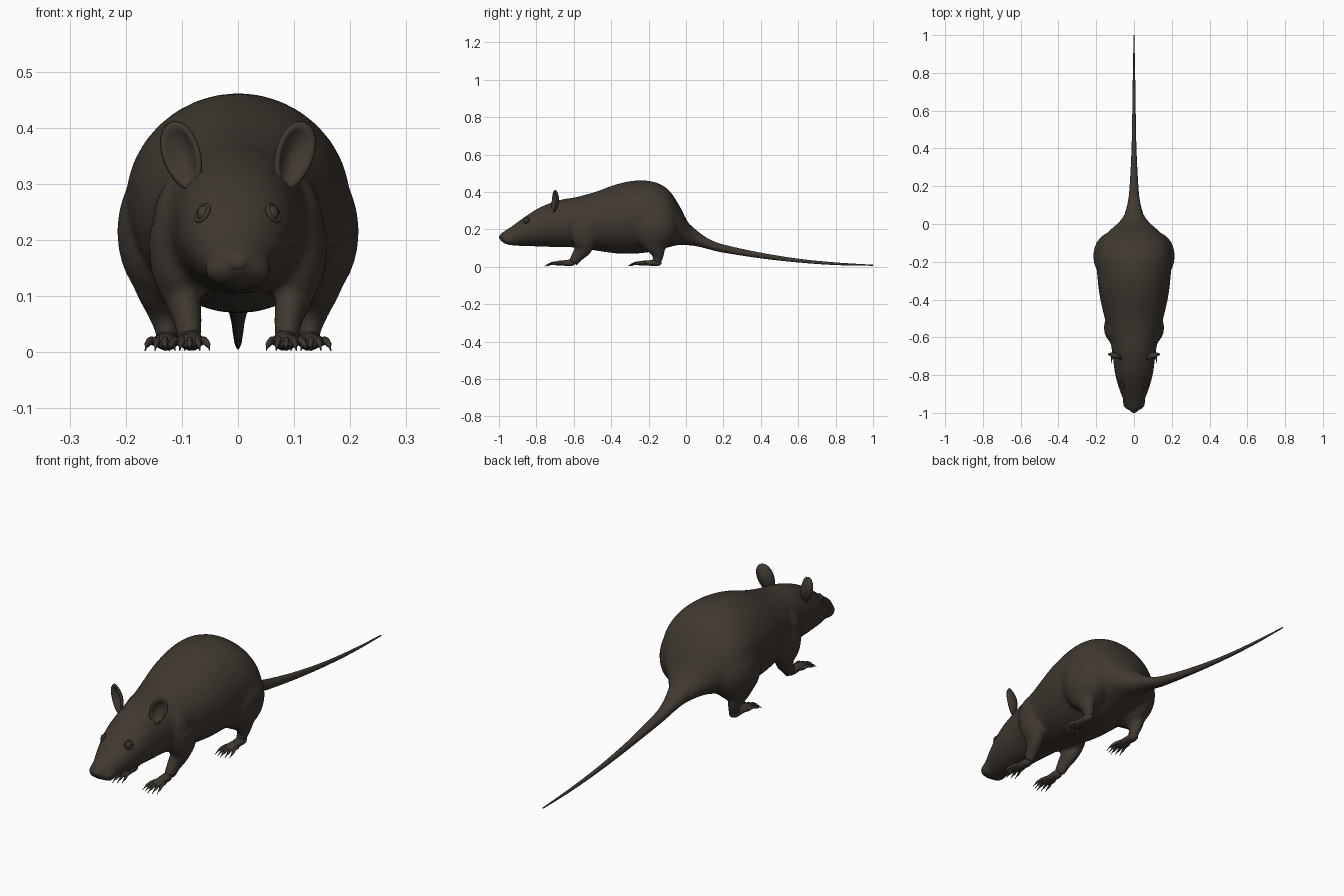
import bpy, bmesh, math
from mathutils import Vector, Matrix

if "Cube" in bpy.data.objects:
    bpy.data.objects.remove(bpy.data.objects["Cube"])

fur = bpy.data.materials.new("dark brown fur")
fur.diffuse_color = (0.052, 0.041, 0.031, 1)
fur.use_nodes = True
fur.node_tree.nodes["Principled BSDF"].inputs["Base Color"].default_value = fur.diffuse_color


def spline(rows, steps):
    """Catmull-Rom interpolation of rows of numbers."""
    out = []
    for i in range(len(rows) - 1):
        a, b = rows[max(i - 1, 0)], rows[i]
        c, d = rows[i + 1], rows[min(i + 2, len(rows) - 1)]
        for s in range(steps):
            t = s / steps
            out.append([0.5 * (2 * q + (r - p) * t + (2 * p - 5 * q + 4 * r - w) * t * t
                               + (3 * q - p - 3 * r + w) * t ** 3)
                        for p, q, r, w in zip(a, b, c, d)])
    out.append(list(rows[-1]))
    return out


def loft(bm, rows, steps=4, seg=20, fixed=None):
    """Closed tube through rows of (x, y, z, side radius, other radius)."""
    rows = spline(rows, steps)
    rings = []
    for i, (x, y, z, rs, ro) in enumerate(rows):
        t = fixed or (Vector(rows[min(i + 1, len(rows) - 1)][:3])
                      - Vector(rows[max(i - 1, 0)][:3])).normalized()
        side = (Vector((1, 0, 0)) - t * t.x).normalized()
        other = t.cross(side)
        rs, ro = max(rs, 0.001), max(ro, 0.001)
        rings.append([bm.verts.new(Vector((x, y, z))
                                   + side * rs * math.cos(a) + other * ro * math.sin(a))
                      for a in (2 * math.pi * k / seg for k in range(seg))])
    for r0, r1 in zip(rings, rings[1:]):
        for k in range(seg):
            n = (k + 1) % seg
            bm.faces.new((r0[k], r0[n], r1[n], r1[k]))
    bm.faces.new(rings[0])
    bm.faces.new(rings[-1])


def ball(bm, centre, radii):
    bmesh.ops.create_uvsphere(bm, u_segments=20, v_segments=12, radius=1,
                              matrix=Matrix.Translation(centre) @ Matrix.Diagonal((*radii, 1)))


def finish(name, bm):
    bmesh.ops.recalc_face_normals(bm, faces=bm.faces)
    for f in bm.faces:
        f.smooth = True
    me = bpy.data.meshes.new(name)
    bm.to_mesh(me)
    bm.free()
    me.materials.append(fur)
    ob = bpy.data.objects.new(name, me)
    bpy.context.collection.objects.link(ob)
    return ob


# Body profile: y, underside z, top z, half width
profile = [(-0.998, .145, .172, .014), (-.97, .124, .192, .038), (-.93, .114, .217, .057),
           (-.86, .110, .268, .083), (-.78, .108, .318, .103), (-.68, .104, .356, .115),
           (-.58, .102, .374, .135), (-.48, .086, .402, .16), (-.38, .072, .438, .182),
           (-.28, .070, .460, .194), (-.18, .080, .456, .200), (-.10, .102, .417, .185),
           (-.04, .116, .335, .135), (.01, .115, .24, .08), (.06, .108, .182, .047),
           (.12, .095, .148, .032)]
bm = bmesh.new()
loft(bm, [(0, y, (b + t) / 2, w, (t - b) / 2) for y, b, t, w in profile],
     4, 32, Vector((0, 1, 0)))

# Haunches, legs and muzzle pads, blended into the body
for s in (-1, 1):
    ball(bm, (s * .122, -.17, .215), (.094, .125, .135))
    loft(bm, [(s * .130, -.185, .21, .068, .09), (s * .145, -.172, .135, .046, .066),
              (s * .138, -.152, .08, .028, .040), (s * .128, -.152, .045, .022, .028),
              (s * .126, -.160, .020, .020, .024)])
    ball(bm, (s * .085, -.56, .225), (.068, .085, .10))
    loft(bm, [(s * .105, -.55, .21, .055, .08), (s * .112, -.545, .15, .044, .068),
              (s * .100, -.55, .10, .034, .050), (s * .090, -.578, .06, .026, .034),
              (s * .086, -.605, .022, .022, .026)])
    ball(bm, (s * .026, -.942, .148), (.034, .042, .030))
body = finish("body", bm)
mod = body.modifiers.new("blend", 'REMESH')
mod.mode = 'VOXEL'
mod.voxel_size = 0.009
mod.use_smooth_shade = True
mod = body.modifiers.new("soften", 'SMOOTH')
mod.factor = 0.5
mod.iterations = 6

# Tail
bm = bmesh.new()
loft(bm, [(0, -.02, .18, .075, .065), (0, .06, .146, .047, .037), (0, .12, .121, .032, .026),
          (0, .2, .097, .023, .021), (0, .4, .060, .013, .015), (0, .6, .033, .009, .010),
          (0, .8, .016, .006, .007), (0, 1, .008, .002, .003)], 5, 16)
finish("tail", bm)

# Nose pad
bm = bmesh.new()
ball(bm, (0, -.982, .158), (.020, .018, .016))
finish("nose", bm)

for s, label in ((-1, "left"), (1, "right")):
    # Feet with toes and claws
    for part, fx, heel, length in (("hind", .127, -.132, .115), ("front", .083, -.592, .10)):
        bm = bmesh.new()
        ball_y = heel - length
        loft(bm, [(s * fx, heel, .024, .008, .008), (s * fx, heel - .02, .021, .020, .018),
                  (s * fx, heel - .06, .020, .022, .015),
                  (s * (fx + .003), ball_y + .01, .019, .026, .013),
                  (s * (fx + .003), ball_y - .012, .017, .018, .008)], 3, 14)
        for k in range(-2, 3):
            x0, dx = fx + .003 + k * .010, k * .006
            y0 = ball_y + .008 * abs(k)
            loft(bm, [(s * x0, y0 + .015, .019, .007, .008),
                      (s * (x0 + dx * .5), y0 - .015, .021, .006, .007),
                      (s * (x0 + dx), y0 - .038, .014, .005, .006),
                      (s * (x0 + dx * 1.1), y0 - .048, .011, .0025, .003),
                      (s * (x0 + dx * 1.3), y0 - .064, .003, .001, .001)], 2, 8)
        finish(f"{label}_{part}_foot", bm)

    # Cupped ear
    bm = bmesh.new()
    turn = (Matrix.Translation((s * .101, -.705, .350)) @ Matrix.Rotation(s * .35, 4, 'Z')
            @ Matrix.Rotation(s * .33, 4, 'Y'))
    centre = bm.verts.new(turn @ Vector((0, .022, 0)))
    prev = None
    for j in range(1, 6):
        r = j / 5
        ring = []
        for k in range(24):
            a = 2 * math.pi * k / 24
            wide = .033 + .004 * math.sin(a)
            ring.append(bm.verts.new(turn @ Vector((wide * r * math.cos(a),
                                                    .022 * (1 - r * r),
                                                    .062 * r * math.sin(a)))))
        for k in range(24):
            n = (k + 1) % 24
            bm.faces.new((prev[k], prev[n], ring[n], ring[k]) if prev
                         else (centre, ring[n], ring[k]))
        prev = ring
    ear = finish(f"{label}_ear", bm)
    mod = ear.modifiers.new("thickness", 'SOLIDIFY')
    mod.thickness = .008
    mod.offset = 0

    # Eye with a raised lid rim
    bm = bmesh.new()
    ball(bm, (s * .060, -.852, .246), (.013, .016, .016))
    finish(f"{label}_eye", bm)
    bm = bmesh.new()
    facing = Vector((s * .75, -.45, .45)).to_track_quat('Z', 'Y').to_matrix().to_4x4()
    place = Matrix.Translation((s * .063, -.854, .248)) @ facing
    rings = [[bm.verts.new(place @ Vector(((.016 + .004 * math.cos(b)) * math.cos(a),
                                           (.016 + .004 * math.cos(b)) * math.sin(a),
                                           .004 * math.sin(b))))
              for b in (math.tau * j / 8 for j in range(8))]
             for a in (math.tau * k / 20 for k in range(20))]
    for k in range(20):
        for j in range(8):
            p, q, n = rings[k], rings[(k + 1) % 20], (j + 1) % 8
            bm.faces.new((p[j], q[j], q[n], p[n]))
    finish(f"{label}_eyelid", bm)
